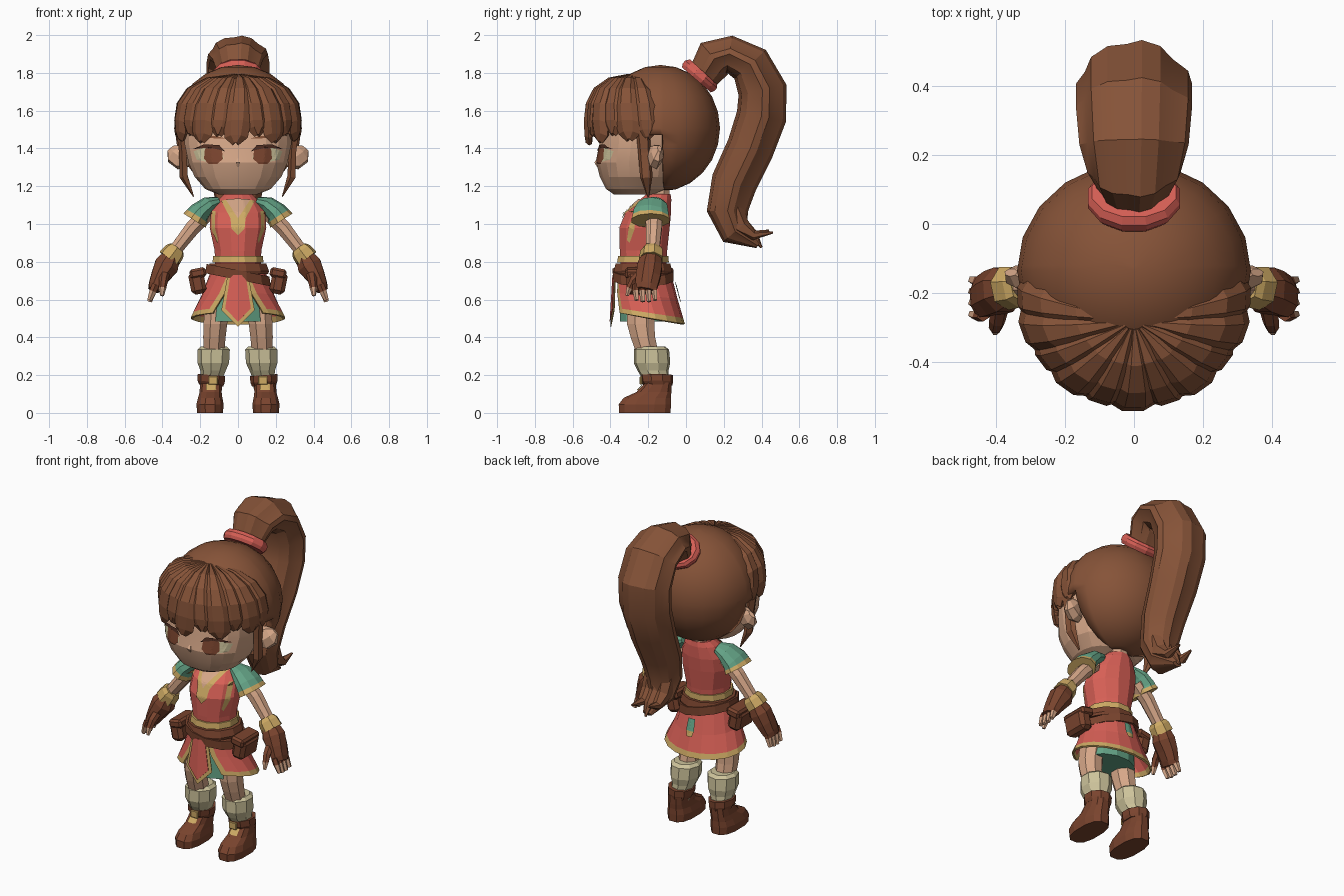
import bpy, bmesh, math
from mathutils import Vector as V
from mathutils.bvhtree import BVHTree

if "Cube" in bpy.data.objects:
    bpy.data.objects.remove(bpy.data.objects["Cube"])

def mat(name, r, g, b):
    m = bpy.data.materials.new(name)
    m.diffuse_color = [((c / 255 + .055) / 1.055) ** 2.4 for c in (r, g, b)] + [1]
    m.use_nodes = True
    m.node_tree.nodes["Principled BSDF"].inputs["Base Color"].default_value = m.diffuse_color
    return m

HAIR = mat("hair_brown", 134, 83, 56)
LEATHER = mat("leather_brown", 122, 68, 46)
SKIN = mat("skin", 214, 167, 136)
RED = mat("red_cloth", 216, 96, 86)
GOLD = mat("gold_trim", 206, 170, 100)
GREEN = mat("green_cloth", 100, 163, 134)
CREAM = mat("cream_wool", 205, 195, 155)
DARK = mat("dark_lash", 80, 46, 34)

def finish(name, bm, mats, angle=0, thick=0):
    bmesh.ops.recalc_face_normals(bm, faces=bm.faces)
    me = bpy.data.meshes.new(name)
    bm.to_mesh(me)
    bm.free()
    for m in mats:
        me.materials.append(m)
    ob = bpy.data.objects.new(name, me)
    bpy.context.collection.objects.link(ob)
    if thick:
        s = ob.modifiers.new("thickness", "SOLIDIFY")
        s.thickness, s.offset = thick, -1
    if angle:
        bpy.ops.object.select_all(action="DESELECT")
        ob.select_set(True)
        bpy.context.view_layer.objects.active = ob
        bpy.ops.object.shade_smooth_by_angle(angle=math.radians(angle))
    return ob

def loft(name, loops, mats, seg=None, closed=True, **kw):
    """Skin a list of point loops; seg gives the material index per segment."""
    bm = bmesh.new()
    vs = [[bm.verts.new(p) for p in lp] for lp in loops]
    n = len(loops[0])
    for k in range(len(vs) - 1):
        for i in range(n if closed else n - 1):
            j = (i + 1) % n
            f = bm.faces.new((vs[k][i], vs[k][j], vs[k + 1][j], vs[k + 1][i]))
            f.material_index = seg(k, i) if seg else 0
    if closed:
        bm.faces.new(vs[0])
        f = bm.faces.new(vs[-1])
        f.material_index = seg(len(vs) - 2, 0) if seg else 0
    return finish(name, bm, mats, **kw)

def pw(c, p):
    return math.copysign(abs(c) ** (2 / p), c)

def rings(name, rows, mats, n=12, p=2.0, tilt=0, **kw):
    """Horizontal superellipse rows: z, cx, cy, rx, ry."""
    loops = []
    for z, cx, cy, rx, ry in rows:
        lp = []
        for i in range(n):
            a = 2 * math.pi * (i + .5) / n
            x = rx * pw(math.cos(a), p)
            lp.append(V((cx + x, cy + ry * pw(math.sin(a), p), z + tilt * x)))
        loops.append(lp)
    return loft(name, loops, mats, **kw)

def tube(name, pts, mats, n=8, ref=(1, 0, 0), groove=0, p=2.0, **kw):
    """Path points: x, y, z, radius along ref, radius across."""
    ps = [V(q[:3]) for q in pts]
    loops = []
    for k, q in enumerate(pts):
        t = (ps[min(k + 1, len(ps) - 1)] - ps[max(k - 1, 0)]).normalized()
        a = V(ref)
        a = (a - t * a.dot(t)).normalized()
        b = t.cross(a)
        lp = []
        for i in range(n):
            w = 2 * math.pi * (i if groove else i + .5) / n
            g = 1 - groove * (i % 3 == 1)
            lp.append(ps[k] + g * (a * q[3] * pw(math.cos(w), p) + b * q[4] * pw(math.sin(w), p)))
        loops.append(lp)
    return loft(name, loops, mats, **kw)

def plate(name, base, pts, m, off, mirror=True, d=1, cuts=3):
    """Thin painted patch wrapped on the front (d=1) or back (d=-1) of a part."""
    tree = BVHTree.FromPolygons([v.co for v in base.data.vertices],
                                [list(f.vertices) for f in base.data.polygons])
    bm = bmesh.new()
    for s in ((1, -1) if mirror else (1,)):
        vs = [bm.verts.new((s * x, 0, z)) for x, z in pts]
        c = bm.verts.new(sum((v.co for v in vs), V()) / len(vs))
        for i in range(len(vs)):
            bm.faces.new((vs[i], vs[(i + 1) % len(vs)], c))
    bmesh.ops.subdivide_edges(bm, edges=bm.edges, cuts=cuts, use_grid_fill=True)
    for v in bm.verts:
        hit = tree.ray_cast(V((v.co.x, -2 * d, v.co.z)), V((0, d, 0)))[0]
        hit = hit or tree.find_nearest(V((v.co.x, -.4 * d, v.co.z)))[0]
        v.co.y = hit.y - off * d
    return finish(name, bm, [m])

def box(name, c, size, m, bevel=.015, turn=0):
    bm = bmesh.new()
    bmesh.ops.create_cube(bm, size=1)
    for v in bm.verts:
        q = [v.co[i] * size[i] for i in range(3)]
        v.co = V(c) + V((q[0] - turn * q[2], q[1], q[2] + turn * q[0]))
    bmesh.ops.bevel(bm, geom=bm.edges[:], offset=bevel, segments=1, affect="EDGES")
    return finish(name, bm, [m])

# Face, eyes and brows
face = rings("face", [(z, 0, (f + b) / 2, rx, (b - f) / 2) for z, f, b, rx in (
    (1.155, -.38, -.17, .10), (1.185, -.425, -.1, .175), (1.25, -.458, -.05, .232),
    (1.325, -.478, -.03, .265), (1.42, -.46, -.03, .285), (1.52, -.45, -.03, .285),
    (1.62, -.42, -.05, .27))], [SKIN], n=20, p=2.4, angle=15)
tube("nose", [(0, -.465, 1.35, .006, .006), (0, -.474, 1.325, .016, .016), (0, -.466, 1.305, .008, .008)], [SKIN], n=4)
plate("eye_whites", face, [(.075, 1.345), (.09, 1.4), (.17, 1.41), (.235, 1.385), (.218, 1.34), (.12, 1.32)], CREAM, .004)
plate("irises", face, [(.08, 1.345), (.085, 1.39), (.125, 1.41), (.175, 1.4), (.18, 1.345), (.155, 1.318), (.11, 1.318)], LEATHER, .007)
plate("lashes", face, [(.07, 1.385), (.1, 1.418), (.18, 1.422), (.238, 1.397), (.18, 1.405), (.1, 1.4)], DARK, .009)
plate("brows", face, [(.06, 1.452), (.12, 1.467), (.19, 1.46), (.12, 1.453)], HAIR, .005)

# Hair cap, opened around the face
bm = bmesh.new()
bmesh.ops.create_uvsphere(bm, u_segments=20, v_segments=12, radius=1)
for v in bm.verts:
    v.co = V((v.co.x * .338, v.co.y * .315 - .135, v.co.z * .335 + 1.507))
for co, no in (((0, -.12, 0), (0, 1, 0)), ((0, 0, 1.47), (0, 0, 1))):
    bmesh.ops.bisect_plane(bm, geom=bm.verts[:] + bm.edges[:] + bm.faces[:], plane_co=co, plane_no=no)
cut = [f for f in bm.faces if f.calc_center_median().y < -.12 and f.calc_center_median().z < 1.47]
bmesh.ops.delete(bm, geom=cut, context="FACES")
finish("hair_cap", bm, [HAIR], angle=35, thick=.04)

# Fringe of broad, overlapping pointed locks
LOCKS = 11
drop = [-.02, .025, -.01, .03, 0, .01]
for j in range(LOCKS):
    k = j - LOCKS // 2
    mid, half = k * math.radians(17.5), math.radians(11.5 if k % 2 else 13)
    tip = 1.45 + drop[abs(k)]
    out = 1 if k % 2 else 1.02
    loops = []
    for r, z, w in ((.1, 1.795, 1), (.5, 1.775, 1), (.8, 1.72, 1), (.96, 1.64, 1), (1, 1.55, 1), (.985, tip + .04, .85), (.96, tip, .2)):
        row = []
        for s in (-1, -.4, .4, 1):
            a = mid + s * half * w + (1.6 - z) * .25 * (1 if k > 0 else -1)
            q = r * out * (1.0 if abs(s) < 1 else .945)
            row.append(V((.338 * q * math.sin(a), -.2 - .335 * q * math.cos(a) - .08 * (1 - r), z - (.014 if abs(s) == 1 else 0))))
        loops.append(row)
    ob = loft("fringe_lock", loops, [HAIR], closed=False, thick=.02)
    if ob.data.polygons[0].normal.z < 0:
        ob.data.flip_normals()

# Ponytail with lengthwise grooves, loose tips and tie
tail = [(.09, 1.78, .10, .085), (.15, 1.875, .135, .112), (.23, 1.9, .158, .1), (.34, 1.845, .168, .115),
        (.405, 1.71, .168, .132), (.4, 1.57, .165, .135), (.34, 1.4, .155, .128), (.255, 1.22, .135, .124),
        (.22, 1.07, .115, .112), (.26, .96, .09, .085), (.38, .885, .03, .015)]
tube("ponytail", [(0, y, z, w, t) for y, z, w, t in tail], [HAIR], n=18, groove=.09, p=1.75, angle=25)
for x, end in ((-.05, (.44, .965)), (.05, (.46, .955)), (0, (.40, .875))):
    tube("ponytail_tip", [(x, .24, 1.08, .05, .07), (x, .29, .985, .045, .05),
                          (x, .36, .94, .03, .025), (x, end[0], end[1], .006, .006)], [HAIR], n=6)
tube("hair_tie", [(0, .055, 1.763, .125, .105), (0, .068, 1.778, .137, .115), (0, .08, 1.793, .137, .115),
                  (0, .092, 1.806, .125, .1)], [RED], n=12)

# Neck, bodice and collar
rings("neck", [(1.04, 0, -.15, .075, .06), (1.12, 0, -.135, .06, .055), (1.22, 0, -.14, .06, .055)], [SKIN], n=8)
torso = rings("bodice", [(.78, 0, -.225, .125, .125), (.86, 0, -.225, .128, .13), (.98, 0, -.22, .155, .138),
              (1.06, 0, -.2, .15, .125), (1.13, 0, -.16, .105, .085), (1.16, 0, -.145, .075, .065)], [RED], n=12)
plate("collar_trim", torso, [(-.09, 1.125), (0, 1.13), (.09, 1.125), (.04, 1.03), (.035, .975), (0, .94),
                             (-.035, .975), (-.04, 1.03)], GOLD, .007, False, cuts=6)
plate("neckline", torso, [(-.065, 1.13), (0, 1.135), (.065, 1.13), (0, 1.03)], SKIN, .013, False, cuts=6)
plate("bodice_trim", torso, [(.12, 1.07), (.14, 1.07), (.14, .97), (.11, .9), (.105, .915), (.122, .97)], GOLD, .006, cuts=5)

# Waist trim, belts
rings("waist_trim", [(.795, 0, -.228, .14, .142), (.83, 0, -.226, .136, .138)], [GOLD])
rings("belt", [(.735, 0, -.228, .165, .155), (.75, 0, -.228, .17, .16), (.79, 0, -.228, .155, .15)], [LEATHER])
rings("slung_belt", [(.705, 0, -.225, .18, .165), (.755, 0, -.228, .172, .166)], [LEATHER], tilt=-.2)

# Skirt open at the front, gold along hem and opening
us = [0, .03] + [.03 + .94 * i / 14 for i in range(1, 14)] + [.97, 1]
loops = []
for z, cy, rx, ry, gap in ((.76, -.225, .14, .14, 8), (.62, -.21, .195, .165, 21), (.53, -.197, .24, .182, 30), (.502, -.193, .252, .187, 32)):
    g = math.radians(gap)
    loops.append([V((rx * math.sin(a), cy - ry * math.cos(a), z + .17 * ry * math.cos(a) * (.77 - z) / .27))
                  for a in (g + u * (2 * math.pi - 2 * g) for u in us)])
skirt = loft("skirt", loops, [RED, GOLD], closed=False, thick=.012,
             seg=lambda k, i: 1 if k == 2 or i in (0, len(us) - 2) else 0)
rings("underskirt", [(.485, 0, -.225, .165, .13), (.6, 0, -.225, .15, .13), (.74, 0, -.225, .125, .12)], [GREEN])
plate("back_patch", skirt, [(-.022, .69), (.022, .69), (.026, .62), (-.026, .62)], GREEN, .014, False, -1)
plate("back_patch_tip", skirt, [(-.026, .62), (.026, .62), (.018, .588), (-.018, .588)], GOLD, .014, False, -1)

# Pointed front panel
def panel(name, pts, m, lift):
    bm = bmesh.new()
    for s in (-1, 1):
        vs = [bm.verts.new((s * x, -.383 - .06 * (.74 - z) - lift + .15 * x, z)) for x, z in pts]
        bm.faces.new(vs)
    bmesh.ops.remove_doubles(bm, verts=bm.verts, dist=.0005)
    finish(name, bm, [m], thick=.004)
panel("front_panel_trim", [(0, .455), (.088, .545), (.055, .73), (0, .73)], GOLD, 0)
panel("front_panel", [(0, .483), (.068, .553), (.04, .73), (0, .73)], RED, .006)

for s in (-1, 1):
    # Ears and side locks
    tube("ear", [(s * .26, -.18, 1.35, .03, .05), (s * .30, -.165, 1.355, .04, .07),
                 (s * .335, -.15, 1.375, .035, .06), (s * .356, -.14, 1.4, .012, .025)], [SKIN], n=7, ref=(0, 1, 0))
    tube("side_lock", [(s * .3, -.23, 1.52, .03, .04), (s * .29, -.22, 1.38, .022, .035),
                       (s * .285, -.21, 1.25, .024, .035), (s * .235, -.2, 1.145, .003, .006)], [HAIR], n=5)
    # Shoulder pads
    tube("shoulder_pad", [(s * .105, -.165, 1.12, .05, .025), (s * .155, -.175, 1.102, .08, .045),
                          (s * .203, -.185, 1.06, .097, .058), (s * .216, -.187, 1.04, .1, .064),
                          (s * .23, -.187, 1.018, .106, .07)], [GREEN, GOLD], n=10, ref=(0, 1, 0),
         seg=lambda k, i: 1 if k == 3 else 0)
    # Arms, cuffs, gloves and fingers
    Y = (0, 1, 0)
    tube("arm", [(s * .16, -.17, 1.06, .05, .045), (s * .24, -.17, .98, .046, .043),
                 (s * .31, -.175, .89, .04, .038), (s * .37, -.18, .81, .038, .036)], [SKIN], ref=Y)
    tube("cuff", [(s * .322, -.178, .872, .05, .045), (s * .335, -.18, .855, .062, .058),
                  (s * .365, -.183, .815, .066, .064)], [GOLD], ref=Y, n=7)
    tube("glove", [(s * .352, -.183, .83, .055, .05), (s * .378, -.19, .78, .07, .07),
                   (s * .41, -.2, .725, .07, .055), (s * .435, -.21, .675, .065, .042),
                   (s * .447, -.215, .65, .058, .032)], [LEATHER], ref=Y)
    for i in range(4):
        y = -.265 + i * .033
        tube("finger", [(s * .436, y, .68, .017, .02), (s * .45, y, .645, .017, .02),
                        (s * .468, y + .004, .585 + .008 * abs(i - 1.5), .012, .013)], [LEATHER, SKIN], n=5, ref=Y,
             seg=lambda k, i: k)
    tube("thumb", [(s * .385, -.22, .755, .025, .03), (s * .395, -.28, .7, .022, .024),
                   (s * .4, -.3, .66, .018, .02), (s * .402, -.312, .62, .01, .01)], [LEATHER, SKIN], n=6, ref=Y,
         seg=lambda k, i: k == 2)
    # Belt pouches
    box("pouch", (s * .215, -.235, .69), (.08, .16, .12), LEATHER, .02, -s * .2)
    box("pouch_flap", (s * .212, -.235, .74), (.085, .175, .05), LEATHER, .012, -s * .2)
    # Legs, socks and boots
    rings("leg", [(.3, s * .128, -.2, .058, .062), (.4, s * .125, -.228, .064, .07),
                  (.47, s * .12, -.24, .068, .078), (.58, s * .11, -.235, .07, .085)], [SKIN], n=8)
    rings("sock", [(.12, s * .14, -.15, .055, .06), (.195, s * .135, -.165, .062, .075), (.225, s * .13, -.175, .07, .084),
                   (.265, s * .128, -.18, .086, .098), (.335, s * .126, -.183, .088, .095), (.352, s * .126, -.185, .07, .075)],
          [CREAM], n=9)
    boot = rings("boot", [(0, s * .148, -.218, .07, .14), (.045, s * .148, -.218, .074, .142), (.08, s * .147, -.205, .066, .128),
                   (.11, s * .145, -.17, .06, .095), (.16, s * .142, -.145, .06, .072)], [LEATHER], n=12, p=2.6)
    rings("boot_cuff", [(.145, s * .14, -.148, .066, .076), (.165, s * .14, -.153, .074, .086),
                        (.2, s * .138, -.155, .075, .088)], [LEATHER], n=9, tilt=s * .08)
    plate("boot_trim", boot, [(s * .115, .122), (s * .17, .122), (s * .168, .155), (s * .117, .155)], GOLD, .008, False)
    box("boot_buckle", (s * .132, -.238, .172), (.05, .014, .045), GOLD, .004)
